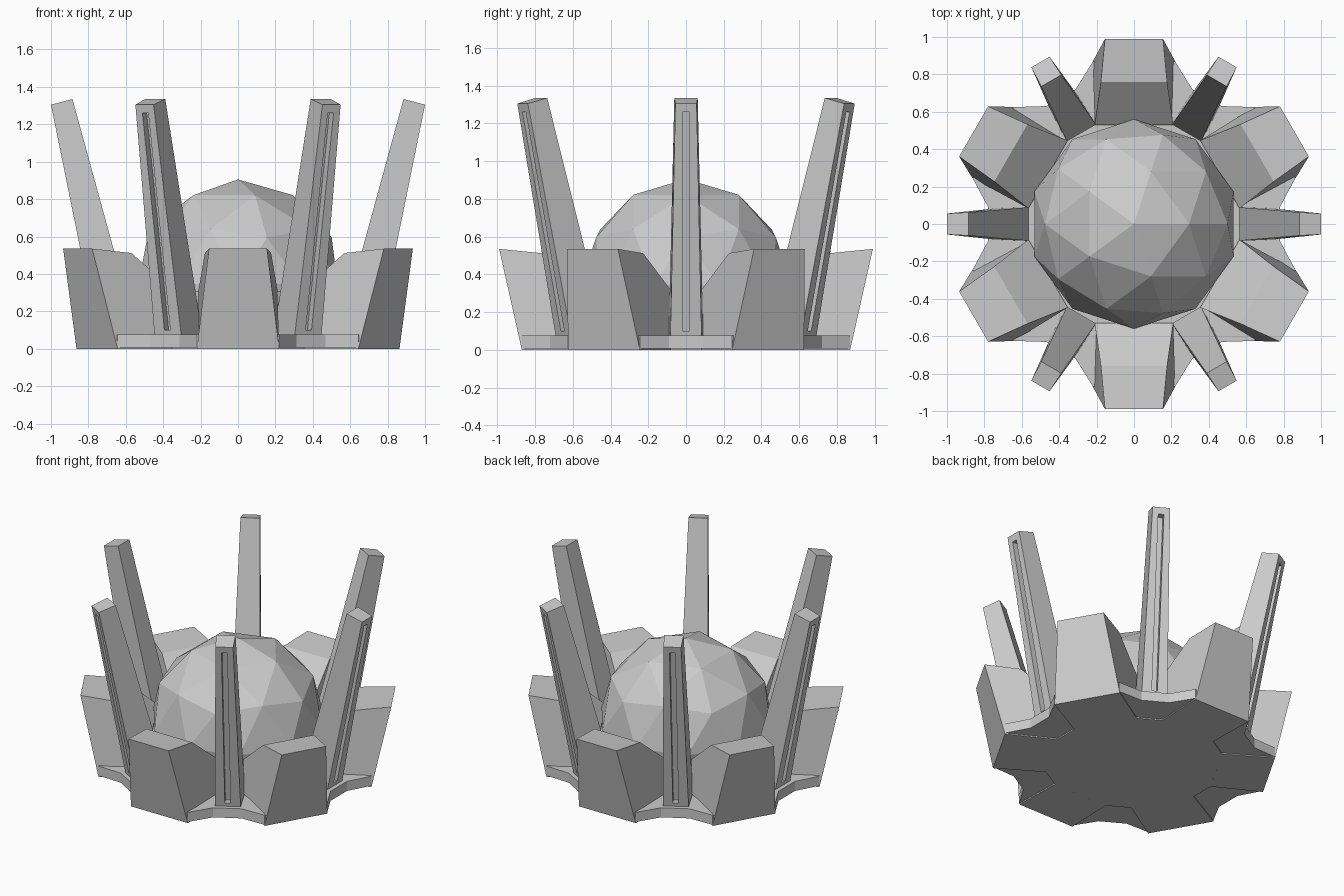
import bpy, bmesh
from math import radians, sin, cos
from mathutils import Matrix

if "Cube" in bpy.data.objects:
    bpy.data.objects.remove(bpy.data.objects["Cube"])


def finish(bm, name, angle=0):
    bmesh.ops.rotate(bm, verts=bm.verts, matrix=Matrix.Rotation(radians(angle), 3, 'Z'))
    bmesh.ops.recalc_face_normals(bm, faces=bm.faces)
    mesh = bpy.data.meshes.new(name)
    bm.to_mesh(mesh)
    bm.free()
    obj = bpy.data.objects.new(name, mesh)
    bpy.context.collection.objects.link(obj)
    return obj


def loft_sides(profile):
    """Closed solid from an (r, half width, z) side profile, mirrored across y."""
    bm = bmesh.new()
    left = [bm.verts.new((r, w, z)) for r, w, z in profile]
    right = [bm.verts.new((r, -w, z)) for r, w, z in profile]
    n = len(profile)
    bm.faces.new(left)
    bm.faces.new(right[::-1])
    for i in range(n):
        j = (i + 1) % n
        bm.faces.new((left[i], left[j], right[j], right[i]))
    return bm


def prism(name, sector, z0, z1):
    """Prism whose outline repeats a 60 degree sector six times."""
    bm = bmesh.new()
    pts = []
    for k in range(6):
        a = radians(60 * k)
        pts += [(x * cos(a) - y * sin(a), x * sin(a) + y * cos(a)) for x, y in sector]
    face = bm.faces.new([bm.verts.new((x, y, z0)) for x, y in pts])
    ext = bmesh.ops.extrude_face_region(bm, geom=[face], use_keep_orig=True)
    verts = [v for v in ext['geom'] if isinstance(v, bmesh.types.BMVert)]
    bmesh.ops.translate(bm, verts=verts, vec=(0, 0, z1 - z0))
    return finish(bm, name)


# Heavy flared blocks around the rim
block_profile = [(0.53, 0.21, 0), (0.87, 0.22, 0), (0.99, 0.155, 0.535),
                 (0.76, 0.177, 0.512), (0.53, 0.21, 0.32)]
for k in range(6):
    finish(loft_sides(block_profile), f"rim_block_{k + 1}", 30 + 60 * k)

# Tall leaning prongs with a narrow slot in the outer face
Z0, R0, Z1, R1 = 0.05, 0.745, 1.305, 1.0
prong_profile = [(0.533, 0.092, Z0), (R0, 0.083, Z0), (R1, 0.056, Z1), (0.885, 0.062, 1.335)]
for k in range(6):
    bm = loft_sides(prong_profile)
    bmesh.ops.recalc_face_normals(bm, faces=bm.faces)
    outer = max(bm.faces, key=lambda f: f.calc_center_median().x if f.normal.z < 0.2 and abs(f.normal.y) < 0.3 else -9)
    bmesh.ops.inset_region(bm, faces=[outer], thickness=0.02)
    for v in outer.verts:
        z = 1.26 if v.co.z > 0.6 else 0.1
        v.co = (R0 + (R1 - R0) * (z - Z0) / (Z1 - Z0), 0.018 if v.co.y > 0 else -0.018, z)
    slot = bmesh.ops.extrude_discrete_faces(bm, faces=[outer])['faces'][0]
    bmesh.ops.translate(bm, verts=slot.verts, vec=(-0.045, 0, 0))
    finish(bm, f"prong_{k + 1}", 60 * k)

# Scalloped floor plate and inner drum between the blocks
prism("floor_plate", [(0.863, -0.245), (0.78, -0.09), (0.78, 0.09), (0.863, 0.245)], 0.008, 0.075)
prism("inner_drum", [(0.564, -0.083), (0.564, 0.083)], 0, 0.31)

# Faceted ball in the middle
bm = bmesh.new()
bmesh.ops.create_icosphere(bm, subdivisions=2, radius=0.56)
bmesh.ops.translate(bm, verts=bm.verts, vec=(0, 0, 0.345))
# Keep the ball's hidden underside above the ground
for v in bm.verts:
    v.co.z = max(v.co.z, 0.02)
finish(bm, "centre_ball")
